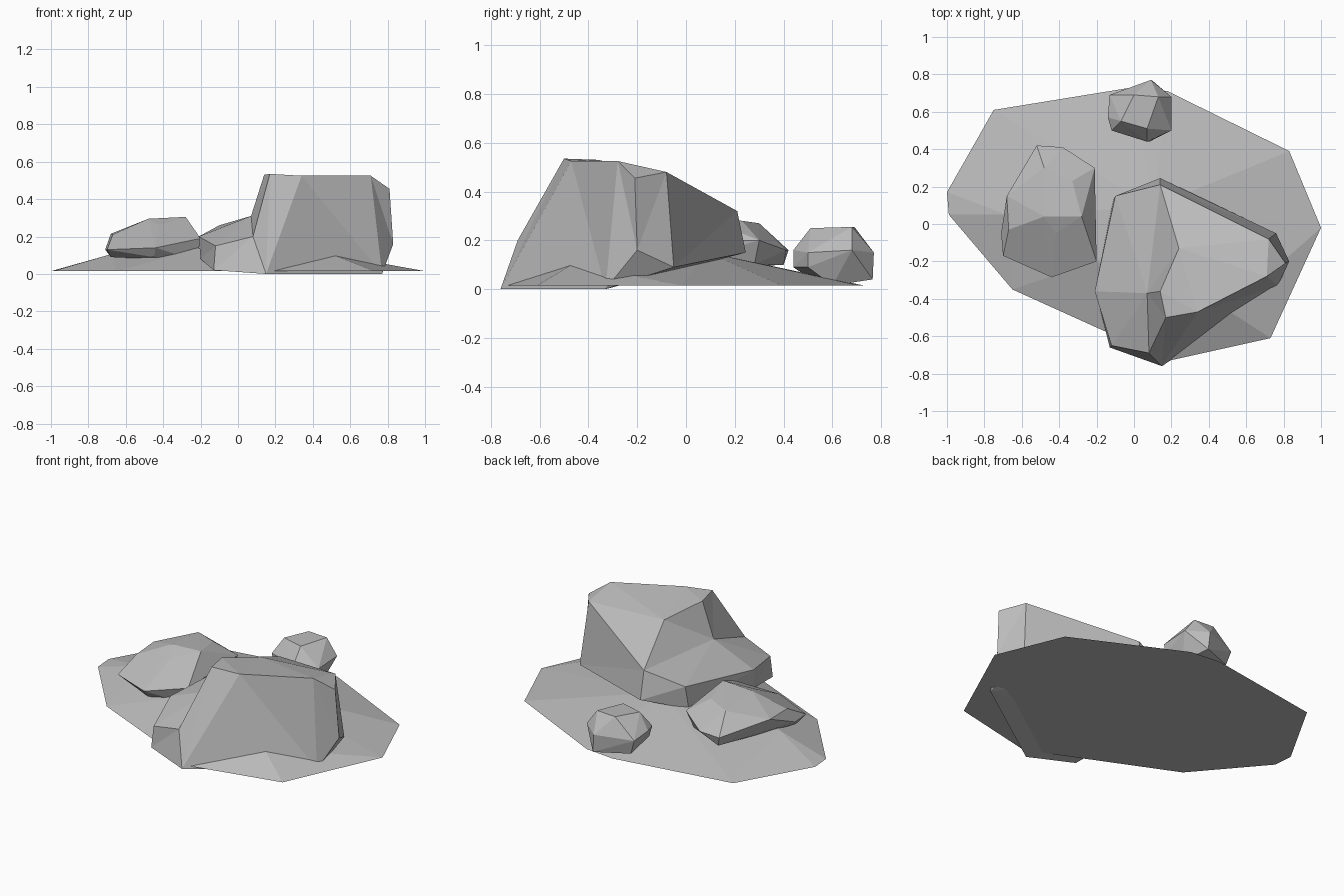
import bpy
import bmesh

default_cube = bpy.data.objects.get("Cube")
if default_cube:
    bpy.data.objects.remove(default_cube, do_unlink=True)

stone = bpy.data.materials.new("stone_grey")
stone.use_nodes = True
stone_colour = (0.5, 0.5, 0.5, 1)
stone.diffuse_color = stone_colour
stone.node_tree.nodes["Principled BSDF"].inputs["Base Color"].default_value = stone_colour


def finish(bm, name):
    """Turn a bmesh into a flat-shaded stone object with outward normals."""
    bmesh.ops.recalc_face_normals(bm, faces=bm.faces[:])
    mesh = bpy.data.meshes.new(name)
    bm.to_mesh(mesh)
    bm.free()
    mesh.materials.append(stone)
    rock = bpy.data.objects.new(name, mesh)
    bpy.context.collection.objects.link(rock)
    return rock


def hull_rock(name, corners):
    """Convex boulder wrapped around its corner points."""
    bm = bmesh.new()
    for corner in corners:
        bm.verts.new(corner)
    result = bmesh.ops.convex_hull(bm, input=bm.verts[:])
    loose = {v for v in result["geom_interior"] + result["geom_unused"]
             if isinstance(v, bmesh.types.BMVert)}
    bmesh.ops.delete(bm, geom=list(loose), context="VERTS")
    bmesh.ops.dissolve_limit(bm, angle_limit=0.03, verts=bm.verts[:], edges=bm.edges[:])
    return finish(bm, name)


def faceted_rock(name, corners, facets):
    """Rock with a notch: corners are lettered, each facet is a word of letters."""
    bm = bmesh.new()
    verts = {letter: bm.verts.new(corner) for letter, corner in corners.items()}
    for facet in facets.split():
        bm.faces.new([verts[letter] for letter in facet])
    bmesh.ops.triangulate(bm, faces=[f for f in bm.faces if len(f.verts) > 3])
    return finish(bm, name)


# Low ground mound: flat outline with a few raised peaks
outline = [(-1, .17), (-.75, .61), (-.01, .73), (.18, .71), (.83, .39), (1, -.02),
           (.73, -.61), (.19, -.73), (-.15, -.58), (-.65, -.35), (-.99, .05)]
peaks = [(-.68, .05, .105), (-.2, -.2, .14), (.1, .09, .15), (.5, -.46, .105)]
hull_rock("ground_mound", [(x, y, .015) for x, y in outline] + peaks)

# Tall crag with a lower shelf on one side
crag_corners = dict(
    # plateau
    a=(.14, .21, .32), b=(.24, -.13, .475), c=(.14, -.36, .53), d=(.17, -.5, .535),
    e=(.34, -.47, .525), f=(.71, -.28, .525), g=(.81, -.21, .455), h=(.72, -.08, .48),
    # shelf
    i=(.07, -.37, .31), j=(.08, -.69, .2), k=(-.12, -.65, .15),
    l=(-.21, -.36, .2), m=(-.1, .15, .26),
    # foot
    n=(.15, -.76, 0), p=(.77, -.33, 0), q=(.83, -.2, .16), r=(.76, -.05, .09),
    s=(.14, .245, .15), t=(-.11, .13, .12), u=(-.2, -.38, .08), v=(-.13, -.66, .02))
faceted_rock("tall_crag", crag_corners,
             "abh bhfe bedc hgf "                                # plateau
             "abi bci cdji "                                     # steep step
             "aim iml ilkj "                                     # shelf
             "jdn den efpn fgqp ghrq ahrs amts mlut lkvu kjnv "  # sides
             "pqr nprstuv")                                      # underside

# Broad boulder at the side
hull_rock("side_boulder", [
    (-.48, .04, .295), (-.28, .04, .305), (-.33, .23, .28), (-.48, .3, .27),
    (-.68, .15, .215), (-.67, -.03, .21), (-.42, -.05, .26),
    (-.52, .42, .16), (-.38, .41, .16), (-.21, .3, .2), (-.2, -.2, .19),
    (-.44, -.285, .14), (-.7, -.17, .13), (-.71, -.05, .13),
    (-.68, -.1, .09), (-.45, -.24, .09), (-.22, -.16, .07), (-.25, .28, .1), (-.5, .4, .1)])

# Small boulder at the back
hull_rock("back_boulder", [
    (-.07, .55, .25), (.07, .51, .25), (.13, .68, .255), (0, .69, .255),
    (-.14, .57, .16), (-.13, .69, .14), (.09, .77, .15), (.2, .68, .16),
    (.2, .5, .15), (.07, .44, .16), (-.12, .5, .16),
    (-.1, .5, .09), (.08, .44, .09), (.19, .5, .09), (.1, .765, .04),
    (-.1, .68, .05), (.15, .6, .015), (0, .55, .015)])
